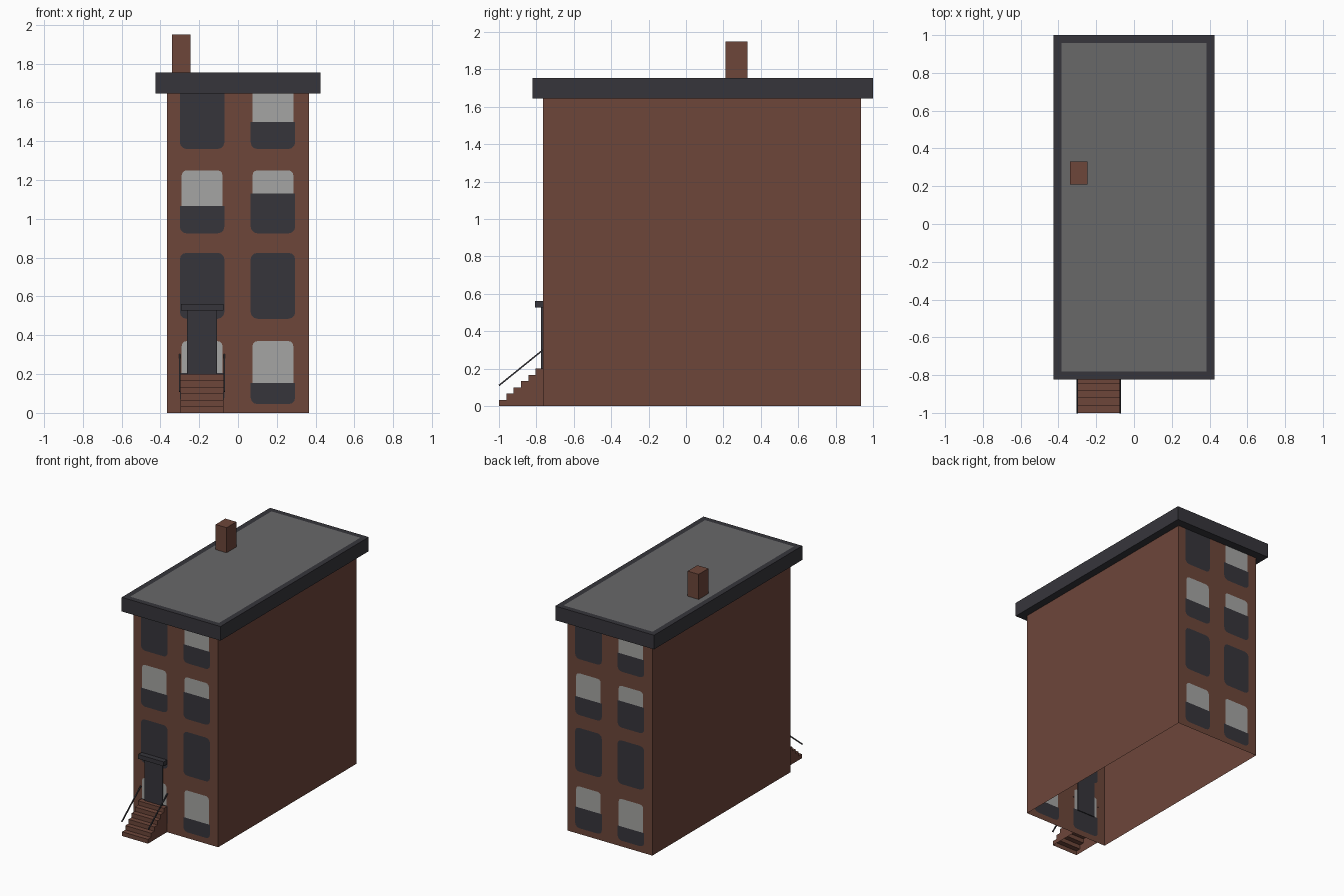
import bpy, bmesh, math
from mathutils import Matrix

old = bpy.data.objects.get("Cube")
if old:
    bpy.data.objects.remove(old, do_unlink=True)


def material(name, rgb):
    m = bpy.data.materials.new(name)
    m.use_nodes = True
    m.diffuse_color = (*rgb, 1)
    m.node_tree.nodes["Principled BSDF"].inputs["Base Color"].default_value = (*rgb, 1)
    return m


BRICK = material("brick", (0.153, 0.061, 0.042))
DARK = material("dark slate", (0.037, 0.036, 0.044))
PALE = material("window shade", (0.376, 0.376, 0.366))
ROOF = material("roof grey", (0.138, 0.138, 0.141))


def finish(name, bm, *mats):
    mesh = bpy.data.meshes.new(name)
    bm.to_mesh(mesh)
    bm.free()
    for m in mats:
        mesh.materials.append(m)
    obj = bpy.data.objects.new(name, mesh)
    bpy.context.collection.objects.link(obj)
    return obj


def box_mesh(x0, x1, y0, y1, z0, z1):
    bm = bmesh.new()
    place = Matrix.Translation(((x0 + x1) / 2, (y0 + y1) / 2, (z0 + z1) / 2))
    bmesh.ops.create_cube(bm, size=1, matrix=place @ Matrix.Diagonal((x1 - x0, y1 - y0, z1 - z0, 1)))
    return bm


# House shell, open underneath, with window panes cut into the front and back
HALF_W, FRONT, BACK, WALL_TOP = 0.365, -0.765, 0.935, 1.70
LEFT_COL, RIGHT_COL = -0.185, 0.18
# column centre, bottom, top, lower edge of the pale shade (None = no shade)
WINDOWS = [
    (LEFT_COL, 1.36, 1.69, None), (RIGHT_COL, 1.36, 1.69, 1.50),
    (LEFT_COL, 0.925, 1.25, 1.065), (RIGHT_COL, 0.925, 1.25, 1.13),
    (LEFT_COL, 0.485, 0.825, None), (RIGHT_COL, 0.485, 0.825, None),
    (LEFT_COL, 0.045, 0.37, 0.205), (RIGHT_COL, 0.045, 0.37, 0.155),
]


def corner(cx, cz, r, start):
    return [(cx + r * math.cos(math.radians(start + a)), cz + r * math.sin(math.radians(start + a)))
            for a in (0, 30, 60, 90)]


def rounded_end(cx, half, z, r, top):
    """Two rounded corners, anticlockwise, along the top or bottom of a pane."""
    if top:
        return corner(cx + half - r, z - r, r, 0) + corner(cx - half + r, z - r, r, 90)
    return corner(cx - half + r, z + r, r, 180) + corner(cx + half - r, z + r, r, 270)


def window_wall(bm, y, side):
    def verts(points):
        return [bm.verts.new((side * x, y, z)) for x, z in points]

    def ring(vs):
        return [bm.edges.new((a, b)) for a, b in zip(vs, vs[1:] + vs[:1])]

    edges = ring(verts([(-HALF_W, 0), (HALF_W, 0), (HALF_W, WALL_TOP), (-HALF_W, WALL_TOP)]))
    panes = []
    for cx, z0, z1, split in WINDOWS:
        low = verts(rounded_end(cx, 0.115, z0, 0.035, False))
        if split is None:
            up = verts(rounded_end(cx, 0.115, z1, 0.035, True))
            edges += ring(low + up)
            panes.append((low + up, 1))
        else:
            up = verts(rounded_end(cx, 0.105, z1, 0.025, True))
            r_out, r_in, l_in, l_out = verts([(cx + dx, split) for dx in (0.115, 0.105, -0.105, -0.115)])
            edges += ring(low + [r_out, r_in] + up + [l_in, l_out])
            panes.append((low + [r_out, r_in, l_in, l_out], 1))
            panes.append(([r_in] + up + [l_in], 2))
    bmesh.ops.triangle_fill(bm, edges=edges, use_beauty=True, normal=(0, -side, 0))
    for vs, index in panes:
        bm.faces.new(vs).material_index = index


bm = bmesh.new()
window_wall(bm, FRONT, 1)
window_wall(bm, BACK, -1)
for s in (-1, 1):
    x = s * HALF_W
    loop = [(FRONT, 0), (BACK, 0), (BACK, WALL_TOP), (FRONT, WALL_TOP)]
    bm.faces.new([bm.verts.new((x, y, z)) for y, z in loop[::s]])
bmesh.ops.remove_doubles(bm, verts=bm.verts, dist=0.0005)
for f in bm.faces:
    f.normal_update()
    outward = f.calc_center_median()
    outward.y -= (FRONT + BACK) / 2
    outward.z = 0
    if f.normal.dot(outward) < 0:
        f.normal_flip()
finish("house_walls", bm, BRICK, DARK, PALE)

# Cornice with the flat roof inset in its top
bm = box_mesh(-0.425, 0.425, -0.822, 1.0, 1.645, 1.755)
bm.normal_update()
top = [f for f in bm.faces if f.normal.z > 0.9]
bmesh.ops.inset_region(bm, faces=top, thickness=0.06)
top[0].material_index = 1
finish("cornice_and_roof", bm, DARK, ROOF)

# Chimney
finish("chimney", box_mesh(-0.34, -0.245, 0.21, 0.33, 1.75, 1.95), BRICK)

# Front steps: thin treads, risers and side walls
STEPS, X0, X1 = 6, -0.297, -0.075
run, rise = (FRONT + 1) / STEPS, 0.2 / STEPS
bm = bmesh.new()


def quad(*points):
    bm.faces.new([bm.verts.new(p) for p in points])


for i in range(STEPS):
    y, z, y2, z2 = -1 + i * run, i * rise, -1 + (i + 1) * run, (i + 1) * rise
    quad((X0, y, z), (X1, y, z), (X1, y, z2), (X0, y, z2))
    quad((X0, y, z2), (X1, y, z2), (X1, y2, z2), (X0, y2, z2))
    quad((X1, y, 0), (X1, y2, 0), (X1, y2, z2), (X1, y, z2))
    quad((X0, y2, 0), (X0, y, 0), (X0, y, z2), (X0, y2, z2))
finish("front_steps", bm, BRICK)

# Door and its canopy
finish("front_door", box_mesh(-0.263, -0.108, -0.776, -0.758, 0.2, 0.53), DARK)
finish("door_canopy", box_mesh(-0.295, -0.075, -0.807, FRONT, 0.528, 0.562), DARK)

# Sloping handrails
dy, dz = 0.235, 0.19
for name, x in (("right_handrail", -0.300), ("left_handrail", -0.072)):
    length = math.hypot(dy, dz)
    rail = finish(name, box_mesh(-0.004, 0.004, -length / 2, length / 2, -0.004, 0.004), DARK)
    rail.rotation_euler.x = math.atan2(dz, dy)
    rail.location = (x, FRONT - dy / 2, 0.11 + dz / 2)
